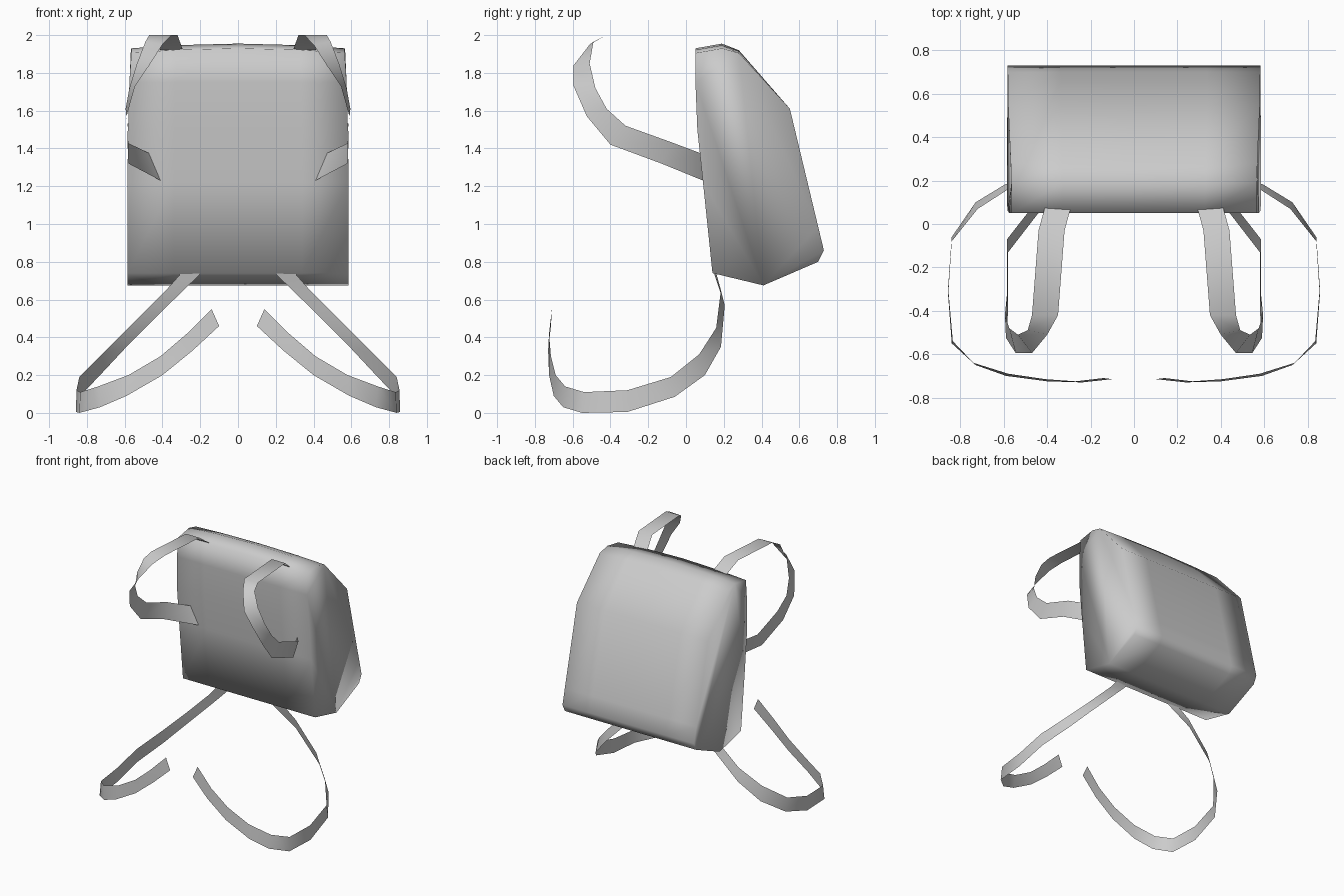
import bpy, bmesh

if "Cube" in bpy.data.objects:
    bpy.data.objects.remove(bpy.data.objects["Cube"], do_unlink=True)

grey = bpy.data.materials.new("plain grey")
grey.use_nodes = True
grey.diffuse_color = (0.6, 0.6, 0.6, 1)
grey.node_tree.nodes["Principled BSDF"].inputs["Base Color"].default_value = (0.6, 0.6, 0.6, 1)


def add_object(name, bm):
    mesh = bpy.data.meshes.new(name)
    bm.to_mesh(mesh)
    bm.free()
    mesh.materials.append(grey)
    for p in mesh.polygons:
        p.use_smooth = True
    obj = bpy.data.objects.new(name, mesh)
    bpy.context.collection.objects.link(obj)
    return obj


def bag_body():
    # Side profile (y, z, half width, drop of z at the ends)
    profile = [(0.05, 1.93, 0.565, 0.025), (0.19, 1.955, 0.565, 0.025),
               (0.28, 1.92, 0.568, 0.015), (0.55, 1.61, 0.58, 0),
               (0.70, 0.985, 0.582, 0), (0.73, 0.86, 0.582, 0),
               (0.70, 0.80, 0.582, 0), (0.41, 0.675, 0.585, 0),
               (0.14, 0.74, 0.585, 0), (0.09, 1.22, 0.585, 0),
               (0.06, 1.50, 0.582, 0), (0.05, 1.75, 0.575, 0)]
    bm = bmesh.new()
    rings = []
    for t in (-1, -0.58, 0, 0.58, 1):
        rings.append([bm.verts.new((t * w, y, z - drop * t * t))
                      for y, z, w, drop in profile])
    n = len(profile)
    for a, b in zip(rings, rings[1:]):
        for i in range(n):
            j = (i + 1) % n
            bm.faces.new((a[i], a[j], b[j], b[i]))
    # Flat side panels
    bm.faces.new(rings[0])
    bm.faces.new(rings[-1])
    bmesh.ops.recalc_face_normals(bm, faces=bm.faces)
    add_object("bag_body", bm)


def ribbon(name, edge_a, edge_b, side):
    # Thin strap strung between two edge paths, mirrored by side
    bm = bmesh.new()
    rows = [[bm.verts.new((side * x, y, z)) for x, y, z in e] for e in (edge_a, edge_b)]
    a, b = rows
    for i in range(len(a) - 1):
        bm.faces.new((a[i], a[i + 1], b[i + 1], b[i]))
    bmesh.ops.recalc_face_normals(bm, faces=bm.faces)
    add_object(name, bm)


# Shoulder loop: inner and outer edge
upper_inner = [(0.29, 0.08, 1.915), (0.32, -0.03, 2.0), (0.35, -0.42, 2.0),
               (0.40, -0.51, 1.95), (0.47, -0.595, 1.84), (0.545, -0.595, 1.73),
               (0.59, -0.525, 1.57), (0.58, -0.40, 1.42), (0.58, -0.13, 1.32),
               (0.41, 0.09, 1.23)]
upper_outer = [(0.41, 0.08, 1.915), (0.44, -0.03, 2.0), (0.47, -0.42, 2.0),
               (0.49, -0.49, 1.965), (0.535, -0.51, 1.85), (0.575, -0.48, 1.72),
               (0.595, -0.42, 1.61), (0.585, -0.32, 1.52), (0.585, -0.07, 1.43),
               (0.46, 0.09, 1.37)]

# Loose hanging strap: lower and upper edge
lower_low = [(0.20, 0.15, 0.735), (0.37, 0.205, 0.57), (0.59, 0.185, 0.35),
             (0.73, 0.10, 0.20), (0.84, -0.06, 0.085), (0.858, -0.31, 0.005),
             (0.84, -0.55, 0.0), (0.73, -0.65, 0.03), (0.59, -0.70, 0.09),
             (0.40, -0.725, 0.20), (0.24, -0.73, 0.33), (0.10, -0.715, 0.46)]
lower_high = [(0.27, 0.15, 0.775), (0.38, 0.185, 0.65), (0.58, 0.16, 0.45),
              (0.72, 0.07, 0.31), (0.84, -0.08, 0.19), (0.855, -0.31, 0.12),
              (0.835, -0.54, 0.11), (0.74, -0.64, 0.14), (0.58, -0.69, 0.20),
              (0.41, -0.715, 0.30), (0.27, -0.725, 0.42), (0.14, -0.71, 0.55)]

bag_body()
for label, side in (("left", 1), ("right", -1)):
    ribbon(label + "_shoulder_strap", upper_inner, upper_outer, side)
    ribbon(label + "_hanging_strap", lower_low, lower_high, side)
